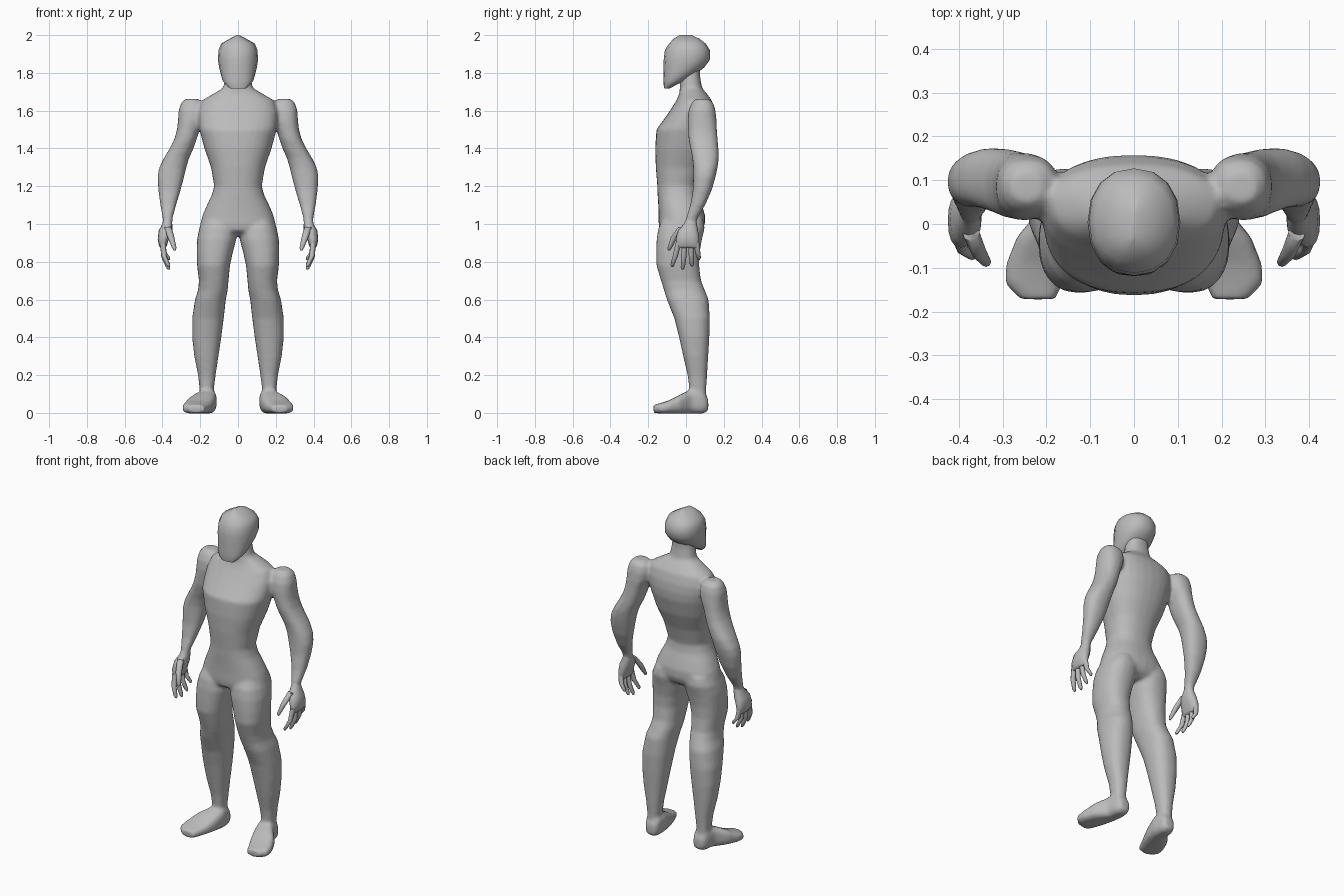
import bpy, bmesh, math
from mathutils import Vector

grey = bpy.data.materials.new("plain_grey")
grey.diffuse_color = (0.5, 0.5, 0.5, 1)


def loft(bm, rings, side=1, axis="z", n=20, power=2.3):
    """Skin closed rounded sections: (height, a0, a1, b0, b1)."""
    loops = []
    for t, a0, a1, b0, b1 in rings:
        loop = []
        for i in range(n):
            ang = 2 * math.pi * i / n
            c, s = math.cos(ang), math.sin(ang)
            a = (a0 + a1) / 2 + (a1 - a0) / 2 * math.copysign(abs(c) ** (2 / power), c)
            b = (b0 + b1) / 2 + (b1 - b0) / 2 * math.copysign(abs(s) ** (2 / power), s)
            co = (side * a, b, t) if axis == "z" else (side * a, t, b)
            loop.append(bm.verts.new(co))
        loops.append(loop)
    for lo, hi in zip(loops, loops[1:]):
        for i in range(n):
            j = (i + 1) % n
            bm.faces.new((lo[i], lo[j], hi[j], hi[i]))
    bm.faces.new(loops[0])
    bm.faces.new(loops[-1])


def digit(bm, points, side):
    """Tapered finger through (x, y, z, radius) points."""
    loft(bm, [(z, x - r, x + r, y - r, y + r) for x, y, z, r in points], side, n=8, power=2)


def finish(bm, name, angle=40):
    bmesh.ops.recalc_face_normals(bm, faces=bm.faces)
    mesh = bpy.data.meshes.new(name)
    bm.to_mesh(mesh)
    bm.free()
    mesh.materials.append(grey)
    obj = bpy.data.objects.new(name, mesh)
    bpy.context.collection.objects.link(obj)
    bpy.ops.object.select_all(action="DESELECT")
    obj.select_set(True)
    bpy.context.view_layer.objects.active = obj
    bpy.ops.object.shade_smooth_by_angle(angle=math.radians(angle))
    return obj


# Torso and neck: z, half width, front y, back y
torso = [
    (0.94, 0.10, -0.10, 0.05), (0.965, 0.19, -0.14, 0.085),
    (1.00, 0.20, -0.145, 0.10), (1.05, 0.187, -0.145, 0.10),
    (1.10, 0.165, -0.147, 0.085), (1.15, 0.14, -0.15, 0.068),
    (1.20, 0.126, -0.152, 0.062), (1.30, 0.143, -0.16, 0.09),
    (1.40, 0.178, -0.163, 0.13), (1.50, 0.205, -0.157, 0.155),
    (1.55, 0.21, -0.12, 0.158), (1.60, 0.21, -0.085, 0.153),
    (1.655, 0.19, -0.05, 0.137), (1.69, 0.13, -0.035, 0.11),
    (1.72, 0.078, -0.033, 0.085), (1.78, 0.068, -0.03, 0.075),
    (1.85, 0.06, -0.03, 0.075),
]
# Limbs: z, inner x, outer x, front y, back y
arm = [
    (1.662, 0.21, 0.28, 0.05, 0.12), (1.64, 0.18, 0.302, 0.03, 0.146),
    (1.60, 0.17, 0.315, 0.013, 0.157), (1.55, 0.18, 0.318, 0.008, 0.162),
    (1.50, 0.203, 0.323, 0.01, 0.164), (1.45, 0.218, 0.337, 0.013, 0.168),
    (1.40, 0.235, 0.362, 0.023, 0.172), (1.35, 0.258, 0.392, 0.033, 0.174),
    (1.30, 0.273, 0.417, 0.038, 0.168), (1.25, 0.285, 0.427, 0.038, 0.157),
    (1.18, 0.303, 0.422, 0.036, 0.137), (1.10, 0.327, 0.412, 0.022, 0.102),
    (1.03, 0.346, 0.399, 0.0, 0.06), (1.00, 0.346, 0.399, -0.005, 0.058),
]
leg = [
    (1.03, 0.04, 0.18, -0.12, 0.09), (0.98, 0.008, 0.205, -0.147, 0.10),
    (0.92, 0.008, 0.217, -0.156, 0.085), (0.85, 0.027, 0.219, -0.158, 0.073),
    (0.78, 0.042, 0.217, -0.157, 0.07), (0.70, 0.05, 0.207, -0.133, 0.08),
    (0.65, 0.054, 0.212, -0.117, 0.10), (0.60, 0.064, 0.228, -0.102, 0.12),
    (0.50, 0.075, 0.243, -0.062, 0.127), (0.40, 0.088, 0.243, -0.037, 0.124),
    (0.30, 0.103, 0.232, -0.015, 0.118), (0.20, 0.118, 0.212, 0.008, 0.112),
    (0.12, 0.128, 0.203, 0.018, 0.107), (0.05, 0.125, 0.205, 0.02, 0.107),
]
# Foot: y, inner x, outer x, bottom z, top z
foot = [
    (0.118, 0.13, 0.19, 0.01, 0.075), (0.09, 0.117, 0.207, -0.004, 0.12),
    (0.03, 0.112, 0.218, -0.004, 0.125), (-0.03, 0.122, 0.268, -0.004, 0.098),
    (-0.09, 0.142, 0.292, -0.004, 0.067), (-0.135, 0.162, 0.296, -0.004, 0.052),
    (-0.172, 0.178, 0.26, 0.0, 0.042),
]

# Body: overlapping lofts fused into one continuous skin
bm = bmesh.new()
loft(bm, [(z, -w, w, f, b) for z, w, f, b in torso], n=28)
for side in (1, -1):
    loft(bm, arm, side)
    loft(bm, leg, side)
    loft(bm, foot, side, axis="y", power=3)
body = finish(bm, "body")
fuse = body.modifiers.new("fuse", "REMESH")
fuse.mode = "VOXEL"
fuse.voxel_size = 0.01
fuse.use_smooth_shade = True
soften = body.modifiers.new("soften", "SMOOTH")
soften.factor = 0.5
soften.iterations = 7

# Head: flat-fronted face, low ridge on the crown
head = [
    (1.718, 0.042, -0.115, -0.085), (1.735, 0.062, -0.118, -0.055),
    (1.76, 0.082, -0.119, 0.0), (1.80, 0.093, -0.119, 0.06),
    (1.83, 0.10, -0.119, 0.098), (1.87, 0.106, -0.118, 0.127),
    (1.92, 0.103, -0.112, 0.127), (1.955, 0.089, -0.09, 0.105),
    (1.98, 0.045, -0.066, 0.072), (2.0, 0.006, -0.035, 0.03),
]
bm = bmesh.new()
loft(bm, [(z, -w, w, f, b) for z, w, f, b in head], n=16, power=2.2)
finish(bm, "head", 45)

# Hands: palm, four fingers and a thumb
palm = [
    (1.035, 0.352, 0.394, 0.005, 0.055), (1.00, 0.348, 0.40, -0.012, 0.057),
    (0.965, 0.348, 0.42, -0.042, 0.064), (0.92, 0.367, 0.425, -0.054, 0.07),
    (0.885, 0.376, 0.418, -0.052, 0.07), (0.872, 0.384, 0.41, -0.045, 0.064),
]
fingers = [(-0.04, -0.072, 0.772), (-0.007, -0.017, 0.758),
           (0.026, 0.031, 0.775), (0.056, 0.068, 0.81)]
for side, label in ((1, "left"), (-1, "right")):
    bm = bmesh.new()
    loft(bm, palm, side, n=16)
    for y0, y1, tip in fingers:
        mid = (0.89 + tip) / 2
        digit(bm, [(0.398, y0, 0.9, 0.015), (0.392, (y0 + y1) / 2, mid, 0.014),
                   (0.37, y1, tip + 0.012, 0.011), (0.366, y1, tip, 0.005)], side)
    digit(bm, [(0.372, -0.02, 0.985, 0.02), (0.355, -0.062, 0.93, 0.018),
               (0.338, -0.086, 0.875, 0.012), (0.335, -0.09, 0.86, 0.006)], side)
    finish(bm, label + "_hand", 60)
